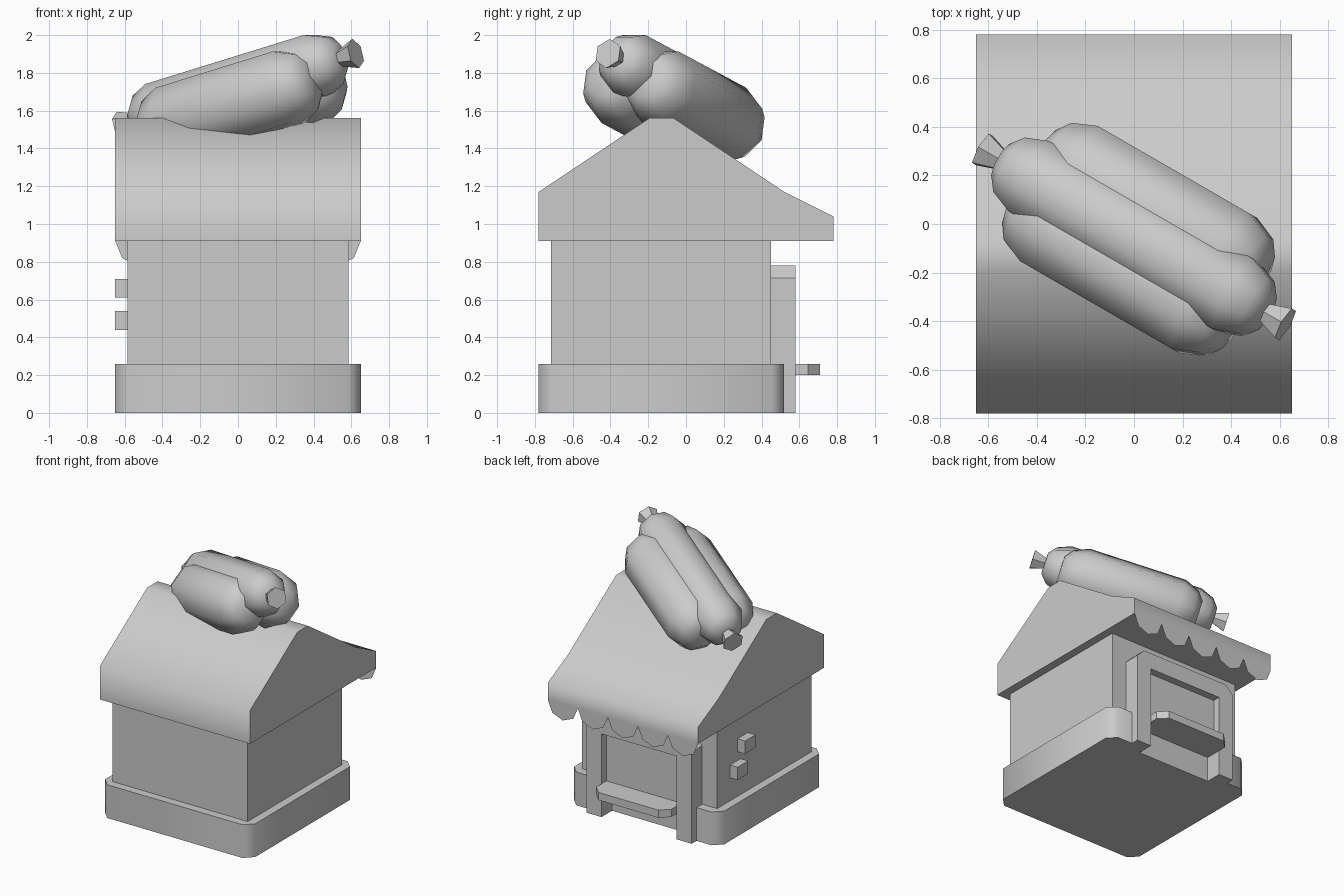
import bpy, bmesh, math
from mathutils import Matrix, Vector

if "Cube" in bpy.data.objects:
    bpy.data.objects.remove(bpy.data.objects["Cube"])


def finish(name, bm, smooth=None):
    bmesh.ops.recalc_face_normals(bm, faces=bm.faces)
    me = bpy.data.meshes.new(name)
    bm.to_mesh(me)
    bm.free()
    ob = bpy.data.objects.new(name, me)
    bpy.context.collection.objects.link(ob)
    if smooth:
        bpy.ops.object.select_all(action='DESELECT')
        ob.select_set(True)
        bpy.context.view_layer.objects.active = ob
        bpy.ops.object.shade_smooth_by_angle(angle=math.radians(smooth))
    return ob


def prism(name, pts, axis, lo, hi, smooth=None):
    """Extrude a 2D outline along an axis (outline uses the other two axes in order)."""
    def place(p, d):
        v = list(p)
        v.insert('xyz'.index(axis), d)
        return v
    bm = bmesh.new()
    face = bm.faces.new([bm.verts.new(place(p, lo)) for p in pts])
    new = bmesh.ops.extrude_face_region(bm, geom=[face])['geom']
    step = Vector(place((0, 0), hi - lo))
    bmesh.ops.translate(bm, vec=step, verts=[g for g in new if isinstance(g, bmesh.types.BMVert)])
    return finish(name, bm, smooth)


def box(name, x0, x1, y0, y1, z0, z1):
    return prism(name, [(x0, y0), (x1, y0), (x1, y1), (x0, y1)], 'z', z0, z1)


# Base slab with chamfered corners and a notch under the counter
C = 0.065
prism("base", [(-.65, -.78 + C), (-.65 + C, -.78), (.65 - C, -.78), (.65, -.78 + C),
               (.65, .52 - C), (.65 - C, .52), (.325, .52), (.325, .45),
               (-.325, .45), (-.325, .52), (-.65 + C, .52), (-.65, .52 - C)], 'z', 0, .26, 50)
box("walls", -.585, .585, -.715, .45, .26, .91)

# Serving window: frame, shutter panel and counter
prism("window_frame", [(-.455, 0), (-.455, .715), (-.39, .78), (.39, .78), (.455, .715), (.455, 0),
                       (.325, 0), (.325, .65), (-.325, .65), (-.325, 0)], 'y', .45, .58)
box("window_panel", -.325, .325, .45, .52, .26, .65)
prism("counter", [(-.325, .45), (.325, .45), (.325, .645), (.26, .71), (-.26, .71), (-.325, .645)],
      'z', .2, .26)

# Small wall blocks
box("wall_block_upper", -.65, -.585, .07, .2, .61, .71)
box("wall_block_lower", -.65, -.585, .16, .29, .44, .54)

# Roof with awning extension
prism("roof", [(-.78, .91), (-.78, 1.17), (-.195, 1.56), (-.065, 1.56), (.52, 1.17),
               (.78, 1.04), (.78, .91)], 'x', -.65, .65, 65)

# Scalloped awning trim: five thin half-discs
bm = bmesh.new()
for i in range(5):
    cx = -.52 + .26 * i
    bm.faces.new([bm.verts.new((cx + .13 * math.cos(a), .78, .91 - .13 * math.sin(a)))
                  for a in [math.pi * k / 4 for k in range(5)]])
finish("awning_trim", bm)

# Rooftop hot dog, tilted along one shared axis
tilt = (Matrix.Translation((0, -.053, 1.71)) @ Matrix.Rotation(math.radians(-30), 4, 'Z')
        @ Matrix.Rotation(math.radians(-15), 4, 'Y'))


def lathe(name, rings, sides, offset=(0, 0), smooth=50):
    """Loft rings of (position, radius) along the hot dog axis."""
    bm = bmesh.new()
    loops = []
    for t, r in rings:
        angs = [2 * math.pi * (k + .5) / sides for k in range(sides)]
        loops.append([bm.verts.new(tilt @ Vector((t, offset[0] + r * math.cos(a),
                                                  offset[1] + r * math.sin(a)))) for a in angs])
    for a, b in zip(loops, loops[1:]):
        for k in range(sides):
            j = (k + 1) % sides
            bm.faces.new((a[k], a[j], b[j], b[k]))
    bm.faces.new(loops[0])
    bm.faces.new(loops[-1])
    return finish(name, bm, smooth)


def capsule(half):
    return [(-t, r) for t, r in half] + [(t, r) for t, r in reversed(half)]


lathe("sausage", capsule([(.65, .08), (.6, .14), (.5, .18)]), 8)
for side, u in (("front", -.125), ("back", .125)):
    lathe("bun_" + side, capsule([(.53, .1), (.48, .165), (.37, .212)]), 8, (u, -.085))
for side, s in (("left", -1), ("right", 1)):
    lathe("sausage_knot_" + side, [(s * .62, .035), (s * .745, .08)], 6)
